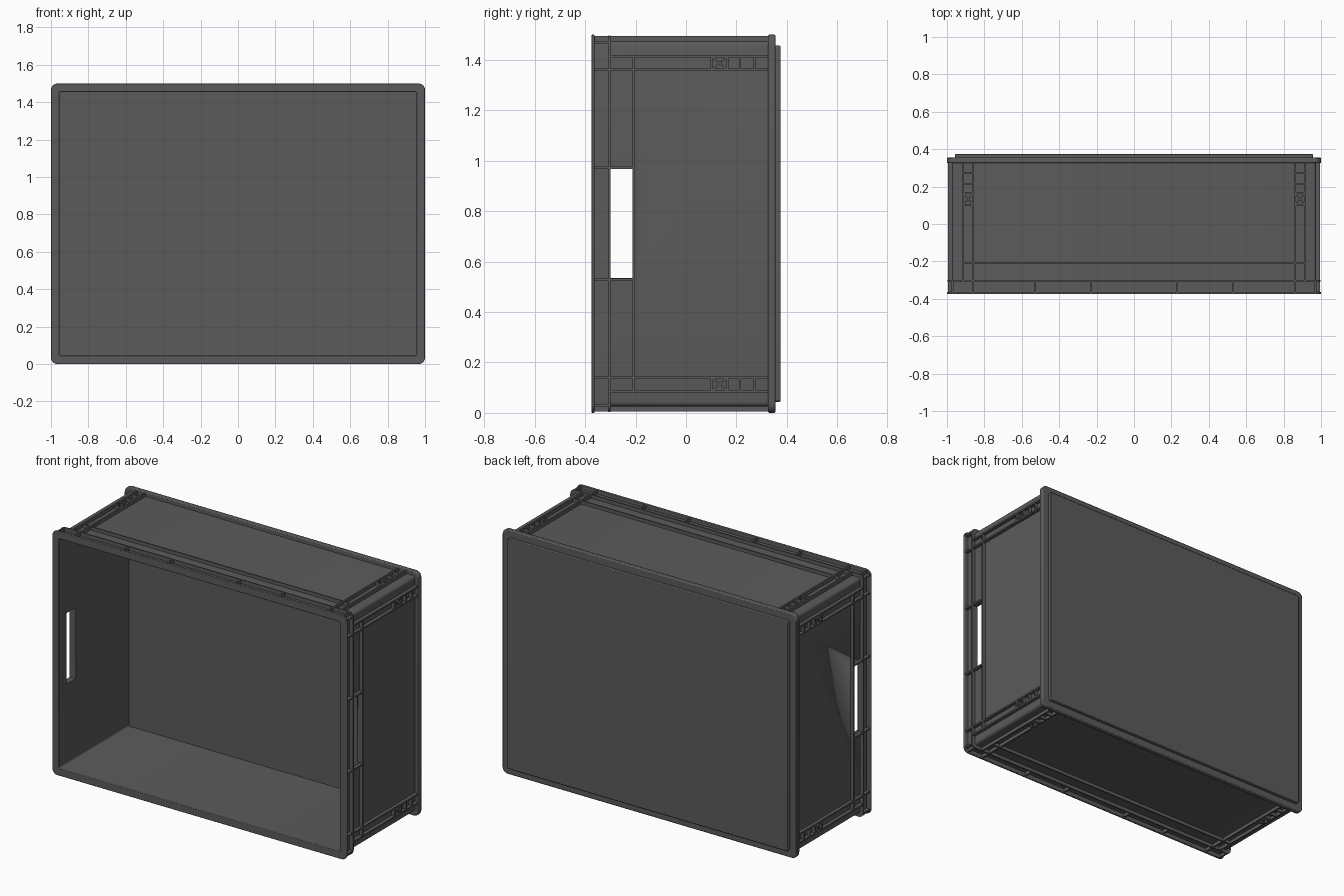
import bpy, bmesh, math
from mathutils import Matrix, Vector

if "Cube" in bpy.data.objects:
    bpy.data.objects.remove(bpy.data.objects["Cube"])

grey = bpy.data.materials.new("dark grey plastic")
grey.diffuse_color = (0.105, 0.105, 0.107, 1)
grey.use_nodes = True
grey.node_tree.nodes["Principled BSDF"].inputs["Base Color"].default_value = grey.diffuse_color
HX, HZ, RECESS, WALL = 1.0, 0.75, 0.026, 0.045


def finish(name, bm, bevel=0):
    bmesh.ops.recalc_face_normals(bm, faces=bm.faces)
    me = bpy.data.meshes.new(name)
    bm.to_mesh(me)
    bm.free()
    ob = bpy.data.objects.new(name, me)
    bpy.context.collection.objects.link(ob)
    me.materials.append(grey)
    if bevel:
        m = ob.modifiers.new("bevel", 'BEVEL')
        m.width, m.segments, m.limit_method = bevel, 2, 'ANGLE'
    bpy.context.view_layer.objects.active = ob
    ob.select_set(True)
    bpy.ops.object.shade_smooth_by_angle(angle=math.radians(35))
    ob.select_set(False)
    return ob


def outline(bm, inset, r, y):
    """Rounded rectangle at depth y, set in from the outer envelope."""
    r = max(r, 0.004)
    vs = []
    for i, (sx, sz) in enumerate([(1, 1), (-1, 1), (-1, -1), (1, -1)]):
        cx, cz = sx * (HX - inset - r), sz * (HZ - inset - r)
        for k in range(6):
            a = math.pi / 2 * (i + k / 5)
            vs.append(bm.verts.new((cx + r * math.cos(a), y, HZ + cz + r * math.sin(a))))
    return vs


def bridge(bm, a, b):
    for i in range(len(a)):
        j = (i + 1) % len(a)
        bm.faces.new((a[i], a[j], b[j], b[i]))


def ring(name, y0, y1, outer, inner, r=0.034, bevel=0):
    bm = bmesh.new()
    loops = [outline(bm, outer, r - outer * 0.6, y0), outline(bm, outer, r - outer * 0.6, y1),
             outline(bm, inner, r - inner * 0.6, y1), outline(bm, inner, r - inner * 0.6, y0)]
    for i in range(4):
        bridge(bm, loops[i], loops[(i + 1) % 4])
    return finish(name, bm, bevel)


def slab(name, y0, y1, inset, r, bevel=0):
    bm = bmesh.new()
    a, b = outline(bm, inset, r, y0), outline(bm, inset, r, y1)
    bridge(bm, a, b)
    bm.faces.new(a)
    bm.faces.new(b)
    return finish(name, bm, bevel)


def box(bm, lo, hi, mat=Matrix()):
    lo, hi = Vector(lo), Vector(hi)
    m = mat @ Matrix.Translation((lo + hi) / 2) @ Matrix.Diagonal((*(hi - lo), 1))
    bmesh.ops.create_cube(bm, size=1, matrix=m)


# Thin shell, with a hand slot cut through both short walls
shell = ring("shell_walls", -0.37, 0.34, RECESS, WALL)
bm = bmesh.new()
box(bm, (-1.2, -0.30, 0.535), (1.2, -0.21, 0.97))
cutter = finish("hand_slot_cutter", bm)
cutter.hide_render = True
cutter.hide_set(True)
cut = shell.modifiers.new("hand_slots", 'BOOLEAN')
cut.object, cut.operation, cut.solver = cutter, 'DIFFERENCE', 'EXACT'

# Rims running all the way round, floor and stacking foot
ring("opening_rim", -0.375, -0.363, 0, WALL, bevel=0.003)
ring("upper_rib", -0.307, -0.299, 0.004, WALL - 0.005)
ring("floor_rim", 0.325, 0.355, 0, WALL + 0.02, bevel=0.006)
slab("floor", 0.305, 0.352, WALL - 0.005, 0.008)
slab("stacking_foot", 0.345, 0.375, 0.044, 0.012, bevel=0.004)


def wall_ribs(name, half, dist, angle, dividers, slot):
    """Ribs of one wall: u runs along the wall, y across it, w outward."""
    bm = bmesh.new()
    mat = Matrix.Translation((0, 0, HZ)) @ Matrix.Rotation(angle, 4, 'Y')
    w0, w1 = dist - WALL + 0.008, dist - 0.005

    def bar(u0, u1, y0, y1, top=w1):
        box(bm, (u0, y0, w0), (u1, y1, top), mat)

    a, b, t = half - 0.14, half - 0.086, 0.005
    bar(-b, b, -0.212, -0.204)                      # lower grip rib
    for u in dividers + [a, half - 0.03]:           # short ribs under the rim
        for s in (-1, 1):
            bar(s * u - t, s * u + t, -0.368, -0.302)
    for s in (-1, 1):
        for u in (a, b):                            # paired corner ribs
            bar(s * u - t, s * u + t, -0.302, 0.33)
        lo, hi = sorted((s * a, s * b))
        for y in (0.102, 0.165, 0.215, 0.272):      # ladder rungs
            bar(lo, hi, y - 0.004, y + 0.004)
        mid = Matrix.Translation(((lo + hi) / 2, 0.1335, 0))
        for d in (-1, 1):                           # crossed braces
            box(bm, (-0.036, -0.004, w0), (0.036, 0.004, w1 - 0.003),
                mat @ mid @ Matrix.Rotation(d * 0.86, 4, 'Z'))
        if slot:                                    # ends of the hand slot
            bar(s * 0.2225 - t, s * 0.2225 + t, -0.302, -0.207)
    finish(name, bm)


wall_ribs("top_wall_ribs", HX, HZ, 0, [0.23, 0.53], False)
wall_ribs("bottom_wall_ribs", HX, HZ, math.pi, [0.23, 0.53], False)
wall_ribs("right_wall_ribs", HZ, HX, math.pi / 2, [0.2225], True)
wall_ribs("left_wall_ribs", HZ, HX, -math.pi / 2, [0.2225], True)
